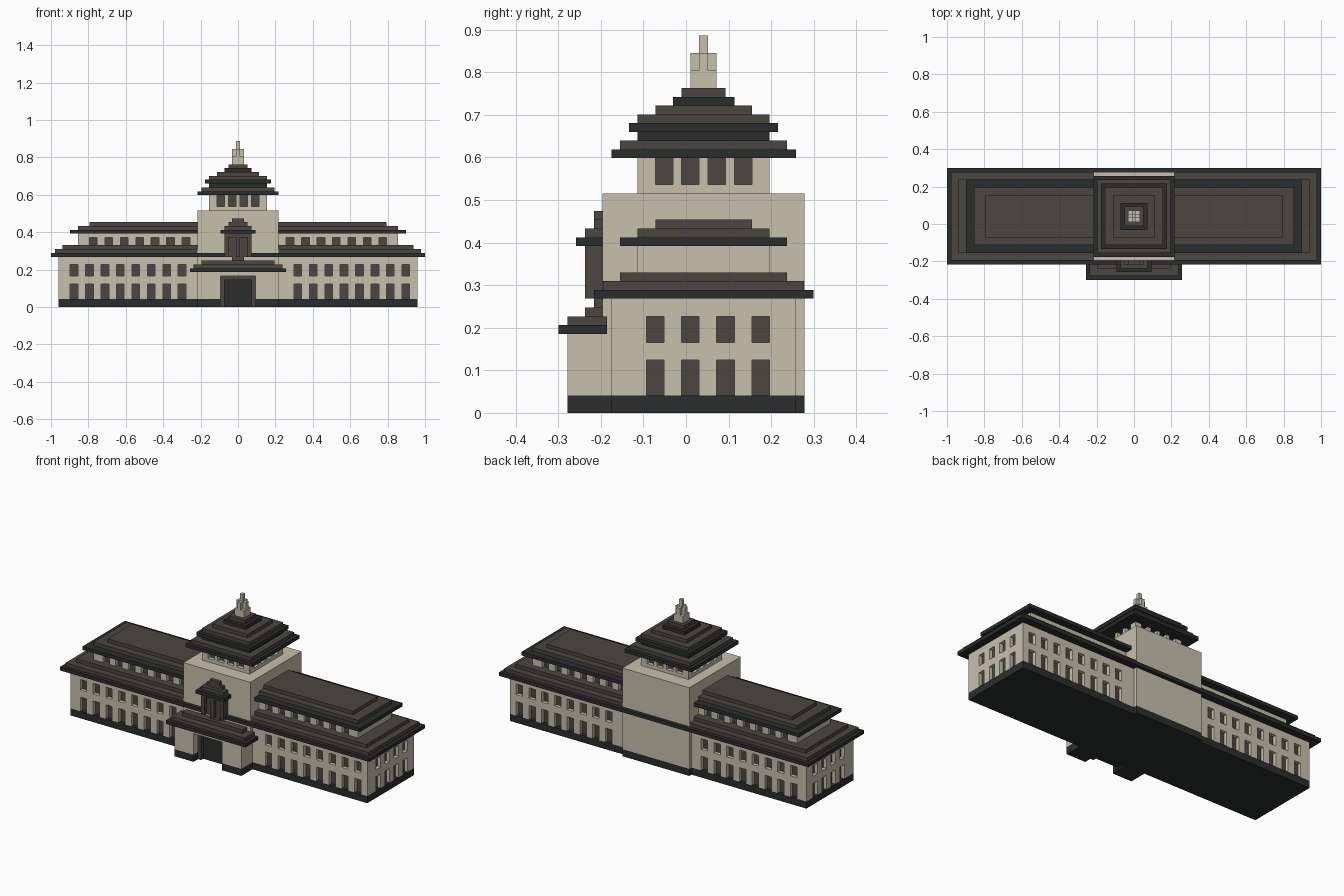
import bpy
import bmesh

if "Cube" in bpy.data.objects:
    bpy.data.objects.remove(bpy.data.objects["Cube"], do_unlink=True)

U = 2 / 97      # one building module
CY = 2          # centre line of the main building, in modules


def make_material(name, rgb):
    mat = bpy.data.materials.new(name)
    mat.use_nodes = True
    mat.diffuse_color = (*rgb, 1)
    mat.node_tree.nodes["Principled BSDF"].inputs["Base Color"].default_value = (*rgb, 1)
    return mat


STONE = make_material("pale_stone", (0.57, 0.53, 0.42))
BROWN = make_material("brown_tile", (0.07, 0.061, 0.053))
DARK = make_material("dark_slate", (0.024, 0.026, 0.026))


def boxes(name, mat, spans):
    """One object from boxes given as ((x0, x1), (y0, y1), (z0, z1)) in modules."""
    bm = bmesh.new()
    for span in spans:
        verts = bmesh.ops.create_cube(bm, size=1)["verts"]
        for v in verts:
            v.co = [U * (a + (b - a) * (c + 0.5)) for (a, b), c in zip(span, v.co)]
    mesh = bpy.data.meshes.new(name)
    bm.to_mesh(mesh)
    bm.free()
    mesh.materials.append(mat)
    obj = bpy.data.objects.new(name, mesh)
    bpy.context.collection.objects.link(obj)
    return obj


def block(hx, hy, z0, z1):
    return ((-hx, hx), (CY - hy, CY + hy), (z0, z1))


def tiers(name, z, steps):
    """Stack of one-module roof slabs: (half width, half depth, material)."""
    for i, (hx, hy, mat) in enumerate(steps):
        boxes(f"{name}_{i + 1}", mat, [block(hx, hy, z + i, z + i + 1)])


def piers(lo, hi, starts):
    """Solid intervals left between two-module-wide openings."""
    edges = [lo] + [e for s in sorted(starts) for e in (s, s + 2)] + [hi]
    return list(zip(edges[::2], edges[1::2]))


def windowed_storey(name, hx, hy, z0, z1, rows, x_starts, y_starts):
    """Stone shell with window openings around a recessed brown core."""
    boxes(name + "_window_panes", BROWN, [block(hx - 1, hy - 1, z0, z1)])
    spans = []
    levels = [z0] + [z for row in rows for z in row] + [z1]
    for i, zs in enumerate(zip(levels, levels[1:])):
        if zs[0] == zs[1]:
            continue
        is_row = i % 2 == 1
        for x in piers(-hx, hx, x_starts if is_row else []):
            spans += [(x, (CY - hy, CY - hy + 1), zs), (x, (CY + hy - 1, CY + hy), zs)]
        for y in piers(CY - hy + 1, CY + hy - 1, y_starts if is_row else []):
            spans += [((-hx, 1 - hx), y, zs), ((hx - 1, hx), y, zs)]
    boxes(name + "_walls", STONE, spans)


# Long wings: plinth, lower storey, stepped roof, upper storey, stepped roof
boxes("wing_plinth", DARK, [block(46.5, 10.5, 0, 2)])
lower_x = [s + 4 * i for s in (-43.5, 14.5) for i in range(8)]
windowed_storey("lower_storey", 46.5, 10.5, 2, 13, [(2, 6), (8, 11)],
                lower_x, [-4.5 + 4 * i for i in range(4)])
tiers("lower_roof", 13, [(48.5, 12.5, DARK), (47.5, 11.45, BROWN), (45.5, 9.5, BROWN)])
upper_x = [s + 4 * i for s in (-38.5, 12.5) for i in range(7)]
windowed_storey("upper_storey", 41.5, 7.5, 16, 19, [(16, 18)], upper_x, [])
tiers("upper_roof", 19, [(43.5, 9.5, DARK), (41.5, 7.5, BROWN), (38.5, 5.5, BROWN)])

# Central tower block and its windowed lantern
boxes("tower_plinth", DARK, [block(10.5, 11.5, 0, 2)])
boxes("tower_block", STONE, [block(10.5, 11.5, 2, 25)])
lantern = [-5.5 + 3 * i for i in range(4)]
windowed_storey("lantern", 7.5, 7.5, 25, 29, [(26, 29)], lantern, [CY + s for s in lantern])

# Pagoda-like tower roof
tiers("tower_roof", 29, [(h, h, m) for h, m in (
    (10.5, DARK), (9.5, BROWN), (7.5, DARK), (8.5, DARK),
    (7.5, BROWN), (5.5, BROWN), (3.5, DARK), (2.5, BROWN))])

# Spire: square foot, cross-shaped middle, slim tip
boxes("spire", STONE, [block(1.5, 1.5, 37, 39), block(1.5, 0.5, 39, 41),
                       block(0.5, 1.5, 39, 41), block(0.5, 0.5, 41, 43)])

# Entrance porch: two piers on plinths with a lintel
BACK = -9
sides = [(-10.5, -4.5), (4.5, 10.5)]
boxes("porch_plinths", DARK, [(x, (-13.5, BACK), (0, 2)) for x in sides])
boxes("porch_walls", STONE, [(x, (-13.5, BACK), (2, 9)) for x in sides]
      + [((-4.5, 4.5), (-13.5, BACK), (8, 9))])
boxes("door_frame", BROWN, [((-4.5, -3.5), (-11.5, BACK), (0, 8)),
                            ((3.5, 4.5), (-11.5, BACK), (0, 8)),
                            ((-3.5, 3.5), (-11.5, BACK), (7, 8))])
boxes("door", DARK, [((-3.5, 3.5), (-10.5, BACK), (0, 7))])

# Porch roof
boxes("porch_eave", DARK, [((-12.5, 12.5), (-14.5, BACK), (9, 10))])
boxes("porch_roof", BROWN, [((-11.5, 11.5), (-13.5, BACK), (10, 11)),
                            ((-9.5, 9.5), (-11.5, BACK), (11, 12)),
                            ((-1.5, 1.5), (-10.5, BACK), (12, 13))])

# Dormer above the porch with two recessed openings
boxes("dormer_body", BROWN, [((-3.5, 3.5), (-10.55, BACK), (13, 19)),
                             ((-3.5, 3.5), (-11.5, -10.55), (18, 19))]
      + [(x, (-11.5, -10.55), (13, 18)) for x in ((-3.5, -2.5), (-0.5, 0.5), (2.5, 3.5))])
boxes("dormer_eave", DARK, [((-4.5, 4.5), (-12.5, BACK), (19, 20))])
boxes("dormer_roof", BROWN, [((-3.5, 3.5), (-11.5, BACK), (20, 21)),
                             ((-2.5, 2.5), (-10.5, BACK), (21, 22)),
                             ((-1.5, 1.5), (-10.5, BACK), (22, 23))])
